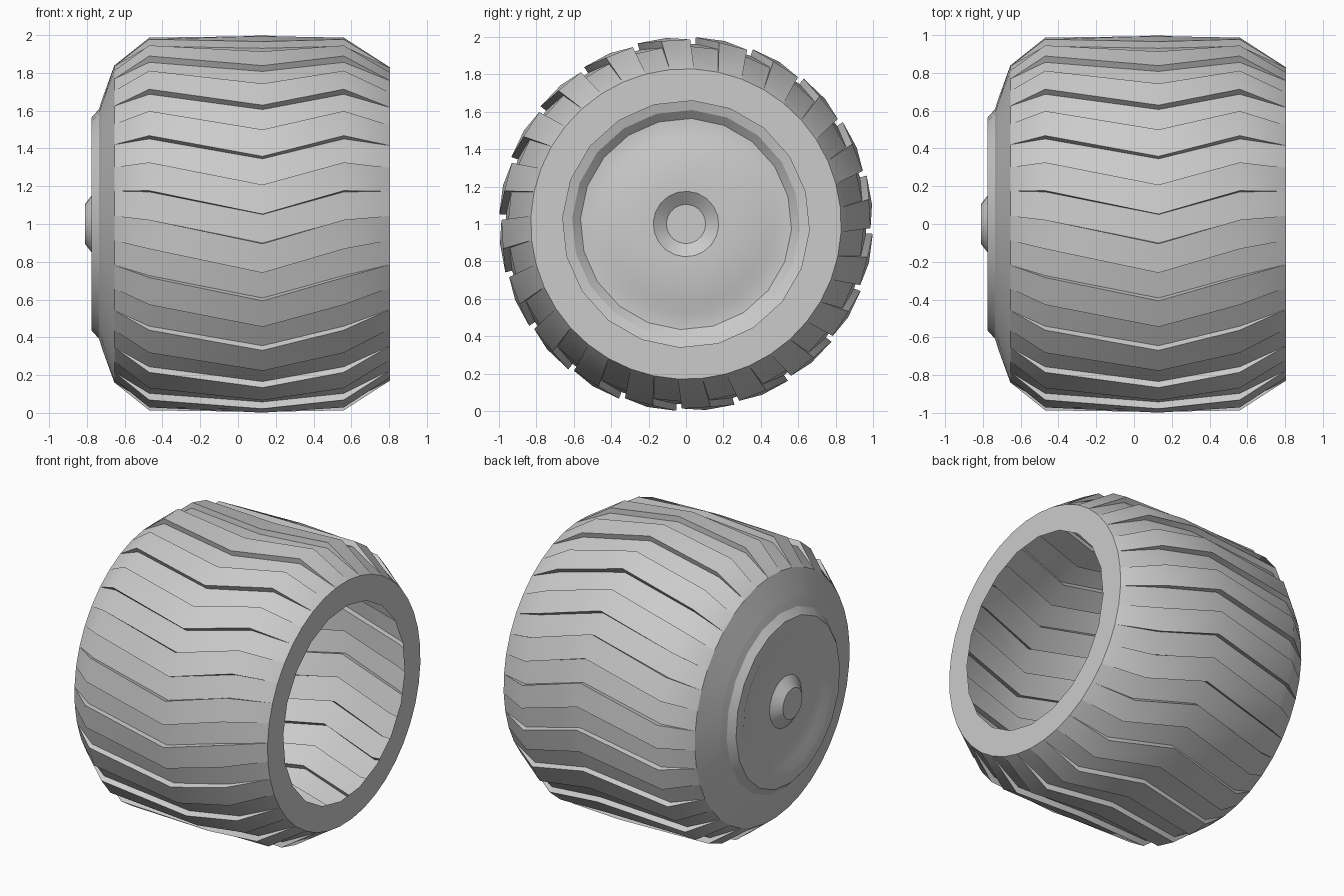
import bpy, bmesh
from math import sin, cos, radians

cube = bpy.data.objects.get("Cube")
if cube:
    bpy.data.objects.remove(cube)

LUGS = 20
PITCH = 360 / LUGS
START = 3          # angle of the first lug edge, measured up from the front
LUG_HEIGHT = 0.037

grey = bpy.data.materials.new("light_grey")
grey.use_nodes = True
grey.diffuse_color = (0.6, 0.6, 0.6, 1)
grey.node_tree.nodes["Principled BSDF"].inputs["Base Color"].default_value = (0.6, 0.6, 0.6, 1)


def point(x, radius, angle):
    """Position on the wheel: the axle runs along x at z = 1."""
    a = radians(angle)
    return (x, -radius * cos(a), 1 + radius * sin(a))


def finish(name, bm, smooth_angle):
    bmesh.ops.remove_doubles(bm, verts=bm.verts, dist=0.0005)
    mesh = bpy.data.meshes.new(name)
    bm.to_mesh(mesh)
    bm.free()
    mesh.materials.append(grey)
    obj = bpy.data.objects.new(name, mesh)
    bpy.context.collection.objects.link(obj)
    bpy.ops.object.select_all(action="DESELECT")
    obj.select_set(True)
    bpy.context.view_layer.objects.active = obj
    bpy.ops.object.shade_smooth_by_angle(angle=radians(smooth_angle))
    return obj


def skin(name, rows, smooth_angle):
    """Join rows of points around the axle into a closed band."""
    bm = bmesh.new()
    grid = [[bm.verts.new(p) for p in row] for row in rows]
    for i, row in enumerate(grid):
        nxt = grid[(i + 1) % len(grid)]
        for j in range(len(row) - 1):
            bm.faces.new((row[j], row[j + 1], nxt[j + 1], nxt[j]))
    return finish(name, bm, smooth_angle)


# Tread: chevron lugs that fade out at both edges (x, radius, sweep, lug scale)
section = [
    (-0.655, 0.84, 9, 0),
    (-0.47, 0.95, 7.3, 1),
    (0.13, 0.963, 0, 1),
    (0.56, 0.95, 7.3, 1),
    (0.805, 0.83, 9, 0),
]
rows = []
for k in range(LUGS):
    low = START + k * PITCH
    high = low + PITCH / 2
    for angle, raised in ((low, 0), (low, 1), (high, 1), (high, 0)):
        rows.append([point(x, r + raised * scale * LUG_HEIGHT, angle + sweep)
                     for x, r, sweep, scale in section])
skin("tread", rows, 45)


# Side walls: fine outer edge joined to a coarser inner edge
def side_wall(name, outer, inner, facing):
    bm = bmesh.new()
    for k in range(LUGS):
        a = START + k * PITCH
        rim = [point(*outer, a + PITCH * s / 2) for s in range(3)]
        hole = [point(*inner, a + PITCH), point(*inner, a)]
        verts = [bm.verts.new(p) for p in rim + hole]
        bm.faces.new(verts if facing < 0 else verts[::-1])
    return finish(name, bm, 30)


side_wall("hub_side_wall", (-0.655, 0.84), (-0.72, 0.66), -1)
side_wall("open_side_wall", (0.805, 0.83), (0.805, 0.66), 1)

# Hub: dished disc with a raised rim and a centre cap (x, radius)
profile = [
    (-0.81, 0), (-0.81, 0.105), (-0.757, 0.175), (-0.752, 0.43),
    (-0.775, 0.485), (-0.775, 0.565), (-0.735, 0.61), (-0.72, 0.66),
]
skin("hub", [[point(x, r, START + k * PITCH) for x, r in profile]
             for k in range(LUGS)], 25)
